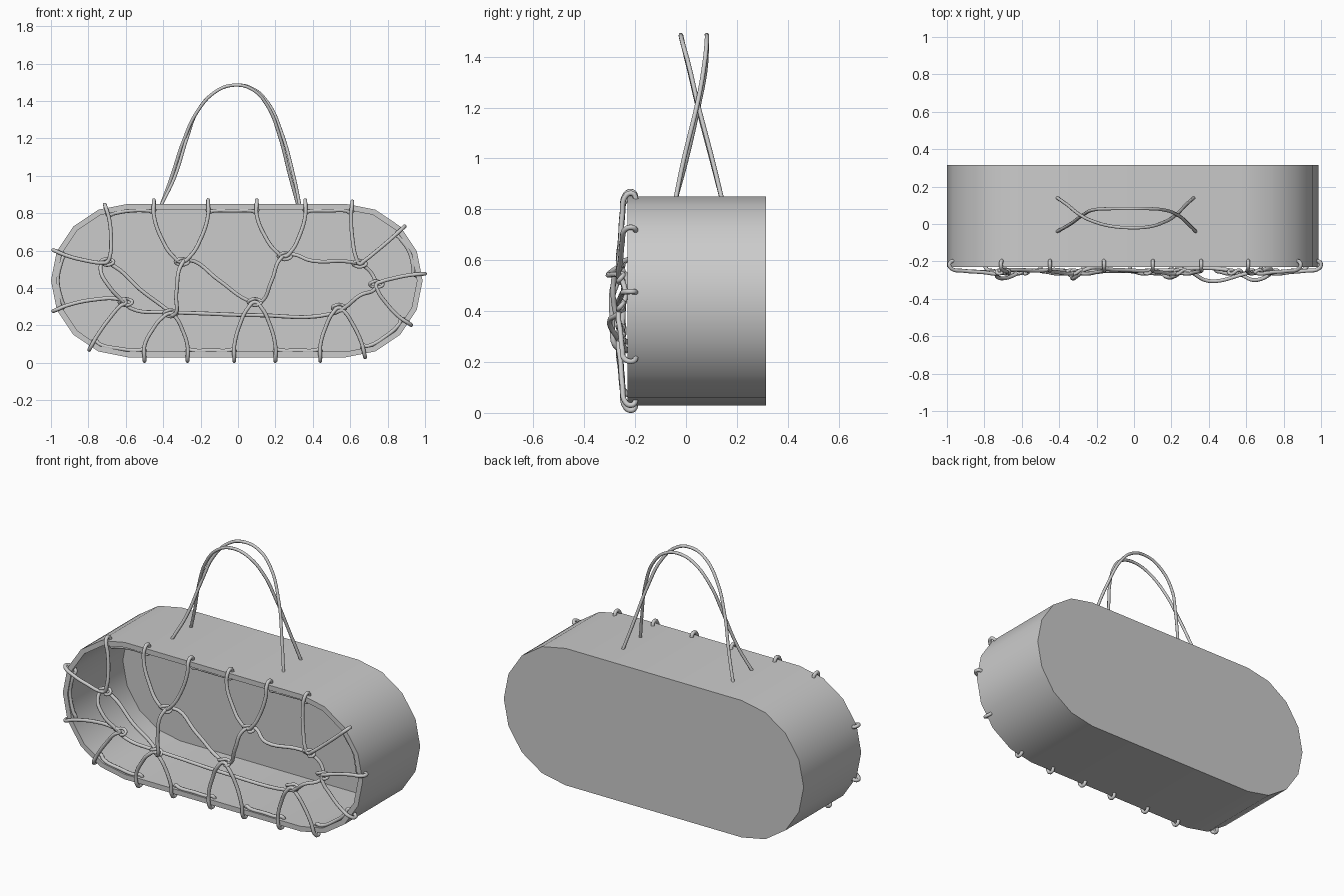
import bpy, bmesh, math
from mathutils import Vector

if "Cube" in bpy.data.objects:
    bpy.data.objects.remove(bpy.data.objects["Cube"])

XL, XR, ZC, R = -0.59, 0.577, 0.44, 0.41
Y0, Y1, WALL = -0.23, 0.315, 0.03


def outline(r, n=8):
    pts = []
    for cx, start in ((XR, -90), (XL, 90)):
        for i in range(n + 1):
            a = math.radians(start + 180 * i / n)
            pts.append((cx + r * math.cos(a), ZC + r * math.sin(a)))
    return pts


def tube(name, pts, radius, cyclic=False, res=6):
    cu = bpy.data.curves.new(name, 'CURVE')
    cu.dimensions = '3D'
    cu.bevel_depth = radius
    cu.bevel_resolution = 2
    cu.resolution_u = res
    cu.use_fill_caps = True
    sp = cu.splines.new('BEZIER')
    sp.bezier_points.add(len(pts) - 1)
    for b, p in zip(sp.bezier_points, pts):
        b.co = p
        b.handle_left_type = b.handle_right_type = 'AUTO'
    sp.use_cyclic_u = cyclic
    ob = bpy.data.objects.new(name, cu)
    bpy.context.collection.objects.link(ob)
    bpy.ops.object.select_all(action='DESELECT')
    ob.select_set(True)
    bpy.context.view_layer.objects.active = ob
    bpy.ops.object.convert(target='MESH')
    bpy.ops.object.shade_smooth_by_angle(angle=math.radians(60))
    return bpy.context.object


# Open-fronted basket body with thin walls and a closed back
bm = bmesh.new()
rings = []
for r, y in ((R, Y1), (R, Y0), (R - WALL, Y0), (R - WALL, Y1 - 0.02)):
    rings.append([bm.verts.new((x, y, z)) for x, z in outline(r)])
bm.faces.new(rings[0])
bm.faces.new(rings[3])
for a, b in zip(rings, rings[1:]):
    for i in range(len(a)):
        j = (i + 1) % len(a)
        bm.faces.new((a[i], a[j], b[j], b[i]))
bmesh.ops.recalc_face_normals(bm, faces=bm.faces)
me = bpy.data.meshes.new("basket_body")
bm.to_mesh(me)
bm.free()
body = bpy.data.objects.new("basket_body", me)
bpy.context.collection.objects.link(body)
bpy.context.view_layer.objects.active = body
body.select_set(True)
bpy.ops.object.shade_smooth_by_angle(angle=math.radians(30))

# Two crossing carrying handles
tube("handle_front_top", [
    (-.41, .14, .845), (-.36, .105, .98), (-.29, .05, 1.19), (-.22, .015, 1.34),
    (-.12, -.012, 1.45), (-.02, -.02, 1.485), (.08, -.015, 1.46), (.16, .01, 1.37),
    (.22, .045, 1.22), (.28, .105, .99), (.32, .14, .845)], .009)
tube("handle_back_top", [
    (-.41, -.04, .845), (-.34, .0, .99), (-.27, .05, 1.21), (-.22, .075, 1.34),
    (-.12, .082, 1.45), (-.02, .082, 1.485), (.08, .082, 1.465), (.16, .075, 1.39),
    (.23, .05, 1.24), (.30, -.01, .99), (.33, -.04, .845)], .009)


def rim(x, z):
    c = Vector((min(max(x, XL), XR), 0, ZC))
    n = (Vector((x, 0, z)) - c).normalized()
    k = R
    ang = math.atan2(n.z, n.x) % (math.pi / 8)
    k *= math.cos(math.pi / 16) / math.cos(ang - math.pi / 16)
    return c + n * k, n


def at(p, y):
    return Vector((p.x, y, p.z))


def hook(p, n):
    # from inside the wall, through it, over the rim edge to the front
    return [at(p - n * .04, -.205), at(p + n * .008, -.2), at(p + n * .02, -.215),
            at(p + n * .008, -.238), at(p - n * .06, -.25)]


# Rope looped over the rim: (first hook, knot, second hook), clockwise
loops = [
    ((-.45, .85), (-.30, .54), (-.16, .85)),
    ((.10, .85), (.25, .57), (.36, .85)),
    ((.61, .85), (.65, .53), (.88, .72)),
    ((.98, .475), (.74, .42), (.93, .20)),
    ((.68, .03), (.54, .295), (.44, .03)),
    ((.20, .03), (.09, .325), (-.02, .03)),
    ((-.27, .03), (-.36, .265), (-.50, .03)),
    ((-.79, .08), (-.60, .325), (-.98, .28)),
    ((-.98, .60), (-.70, .54), (-.71, .84)),
]
rope = []
for i, (h1, k, h2) in enumerate(loops):
    knot = Vector((k[0], -.262, k[1]))
    sides, ns = [], []
    for h in (h1, h2):
        p, n = rim(*h)
        d = at(knot, 0) - p
        dn = n * d.dot(n)
        dt = d - dn
        sides.append(hook(p, n) + [at(p + dn * .62 + dt * .3, -.258),
                                   at(p + dn * .9 + dt * .68, -.266)])
        ns.append((p, n))
    rope += sides[0] + [knot] + sides[1][::-1]
    # run along the inside of the rim to the next loop
    p1 = ns[1][0] - ns[1][1] * .04
    q, m = rim(*loops[(i + 1) % len(loops)][0])
    q = q - m * .04
    for t in (.12, .5, .88):
        s = p1.lerp(q, t)
        sp, sn = rim(s.x, s.z)
        rope.append(at(sp - sn * .036, -.212))
tube("rim_rope", rope, .0105, cyclic=True, res=5)

# Inner zigzag rope threading through every loop
tube("inner_rope", [
    (-.72, -.25, .535), (-.66, -.245, .515), (-.52, -.25, .39), (-.38, -.25, .285),
    (-.345, -.27, .255), (-.33, -.29, .37), (-.30, -.275, .53), (-.265, -.245, .55),
    (-.10, -.245, .44), (.05, -.25, .335), (.11, -.25, .32), (.18, -.285, .44),
    (.225, -.275, .555), (.27, -.25, .58), (.40, -.305, .545), (.60, -.265, .54),
    (.67, -.25, .52), (.73, -.24, .45), (.735, -.26, .40), (.65, -.30, .36),
    (.57, -.27, .295), (.50, -.245, .262), (.10, -.25, .255), (-.30, -.25, .268),
    (-.40, -.25, .27), (-.57, -.25, .29), (-.62, -.265, .335), (-.69, -.29, .41),
    (-.735, -.275, .50)], .0105, cyclic=True)

# Small knots where the ropes cross
for i, (_, k, _) in enumerate(loops):
    c = Vector((k[0], -.256, k[1]))
    pts = [c + Vector((.035 * math.cos(a), .012 * math.sin(2 * a), .016 * math.sin(a)))
           for a in (j * math.tau / 6 for j in range(6))]
    tube("knot_%d" % (i + 1), pts, .009, cyclic=True, res=4)
